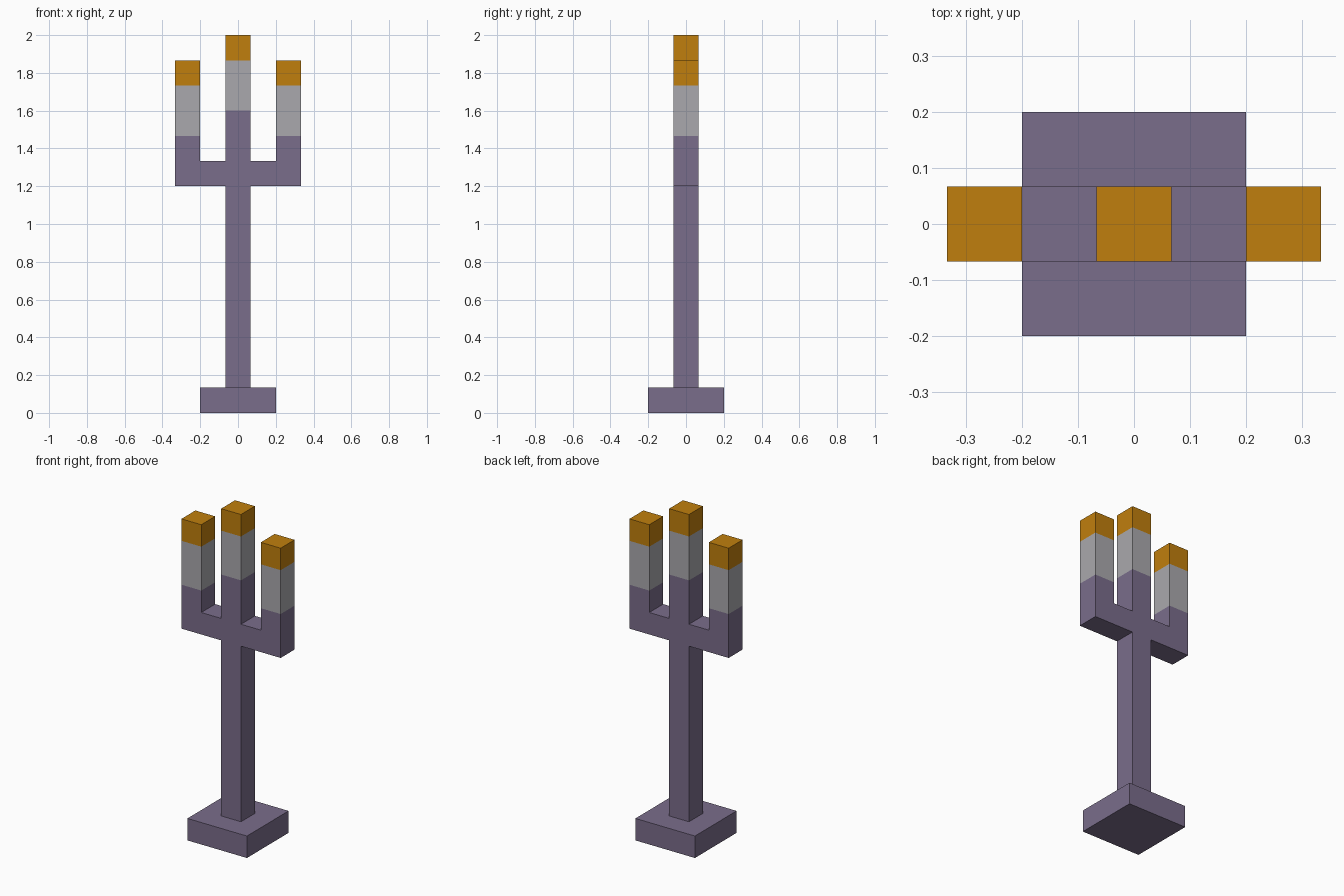
import bpy
import bmesh

cube = bpy.data.objects.get("Cube")
if cube:
    bpy.data.objects.remove(cube, do_unlink=True)

U = 2 / 15  # one block of the design grid


def make_material(name, rgb):
    mat = bpy.data.materials.new(name)
    mat.use_nodes = True
    mat.diffuse_color = (*rgb, 1)
    mat.node_tree.nodes["Principled BSDF"].inputs["Base Color"].default_value = (*rgb, 1)
    return mat


METAL = make_material("purple metal", (0.195, 0.153, 0.258))
WAX = make_material("pale grey wax", (0.402, 0.397, 0.418))
FLAME = make_material("orange flame", (0.527, 0.212, 0.004))


def extrude_profile(name, points, depth, mat):
    """Extrude an x-z outline (in blocks) along y, centred on y = 0."""
    bm = bmesh.new()
    face = bm.faces.new([bm.verts.new((x * U, -depth * U / 2, z * U)) for x, z in points])
    result = bmesh.ops.extrude_face_region(bm, geom=[face])
    new_verts = [g for g in result["geom"] if isinstance(g, bmesh.types.BMVert)]
    bmesh.ops.translate(bm, verts=new_verts, vec=(0, depth * U, 0))
    bmesh.ops.recalc_face_normals(bm, faces=bm.faces)
    mesh = bpy.data.meshes.new(name)
    bm.to_mesh(mesh)
    bm.free()
    mesh.materials.append(mat)
    obj = bpy.data.objects.new(name, mesh)
    bpy.context.collection.objects.link(obj)
    return obj


def block(name, x, z0, z1, width, mat):
    """Square block of the given width, centred on x."""
    h = width / 2
    return extrude_profile(name, [(x - h, z0), (x + h, z0), (x + h, z1), (x - h, z1)], width, mat)


# Square foot
block("base", 0, 0, 1, 3, METAL)

# Stem with its two upturned arms, as one mirrored outline
half = [(0.5, 1), (0.5, 9), (2.5, 9), (2.5, 11), (1.5, 11), (1.5, 10), (0.5, 10), (0.5, 12)]
outline = half + [(-x, z) for x, z in reversed(half)]
extrude_profile("stem_and_arms", outline, 1, METAL)

# Candles and flames
for side, x, z in (("right", -2, 11), ("centre", 0, 12), ("left", 2, 11)):
    block(f"{side}_candle", x, z, z + 2, 1, WAX)
    block(f"{side}_flame", x, z + 2, z + 3, 1, FLAME)
